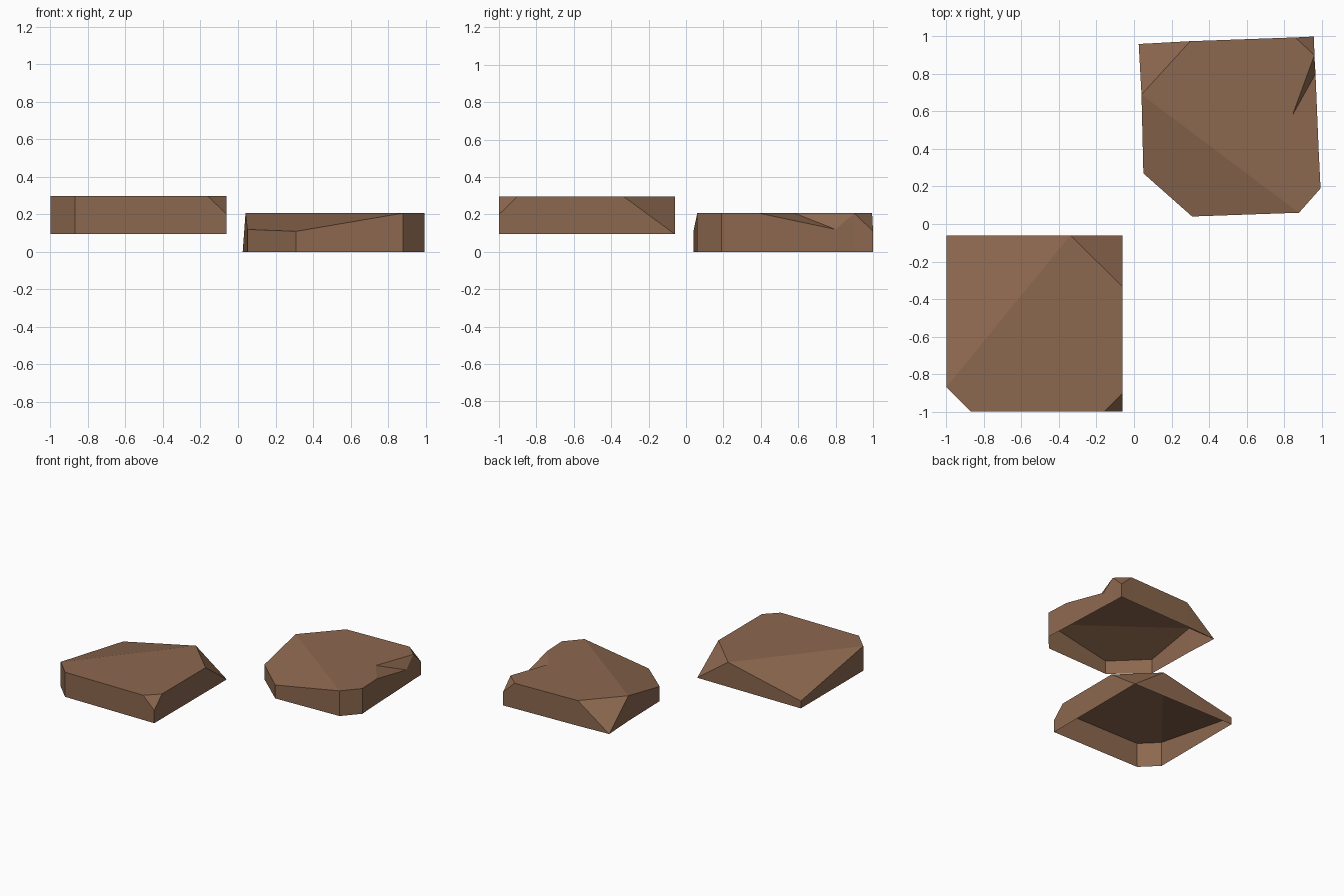
import bpy
import bmesh

default_cube = bpy.data.objects.get("Cube")
if default_cube:
    bpy.data.objects.remove(default_cube, do_unlink=True)


def make_material(name, colour):
    material = bpy.data.materials.new(name)
    material.use_nodes = True
    material.diffuse_color = colour
    shader = material.node_tree.nodes["Principled BSDF"]
    shader.inputs["Base Color"].default_value = colour
    shader.inputs["Roughness"].default_value = 0.9
    return material


def make_slab(name, base_height, rim, facets, material, inner=()):
    """Open-bottomed stone slab: a chipped rim dropped to a flat base,
    closed on top by facets that refer to rim points, then inner points."""
    bm = bmesh.new()
    top = [bm.verts.new(point) for point in list(rim) + list(inner)]
    # Rim points that already touch the base share one vertex
    base = [
        vert if vert.co.z - base_height < 0.001
        else bm.verts.new((vert.co.x, vert.co.y, base_height))
        for vert in top[:len(rim)]
    ]
    # Side walls
    for here in range(len(rim)):
        after = (here + 1) % len(rim)
        corners = [base[here], base[after], top[after], top[here]]
        bm.faces.new(list(dict.fromkeys(corners)))
    # Top facets
    for facet in facets:
        bm.faces.new([top[index] for index in facet])
    for face in bm.faces:
        face.smooth = False
    bm.normal_update()
    mesh = bpy.data.meshes.new(name)
    bm.to_mesh(mesh)
    bm.free()
    mesh.materials.append(material)
    slab = bpy.data.objects.new(name, mesh)
    bpy.context.scene.collection.objects.link(slab)
    return slab


brown_stone = make_material("brown stone", (0.265, 0.138, 0.078, 1.0))

# Raised slab: square with a bevelled corner and three chipped corners
T = 0.297
make_slab(
    "raised_slab", 0.095,
    rim=[(-.87, -1, T), (-.16, -1, T), (-.06, -1, .2), (-.06, -.9, T),
         (-.06, -.335, T), (-.06, -.06, .095), (-.34, -.06, T),
         (-1, -.06, .155), (-1, -.87, T)],
    facets=[(0, 1, 3, 4, 6, 8), (1, 2, 3), (4, 5, 6), (6, 7, 8)],
    material=brown_stone,
)

# Low slab: irregular outline, sloping front corner and a notch on one side
T = 0.207
make_slab(
    "low_slab", 0.0,
    rim=[(.31, .04, .11), (.88, .06, T), (.995, .19, T), (.985, .39, T),
         (.968, .8, .12), (.962, .9, T), (.96, 1, .11), (.86, .995, T),
         (.3, .975, T), (.025, .96, 0), (.04, .69, T), (.05, .27, .12)],
    facets=[(1, 2, 3, 12, 5, 7, 8, 10), (0, 1, 10, 11), (5, 6, 7),
            (8, 9, 10), (3, 4, 12), (4, 5, 12)],
    material=brown_stone,
    inner=[(.845, .58, T)],
)
